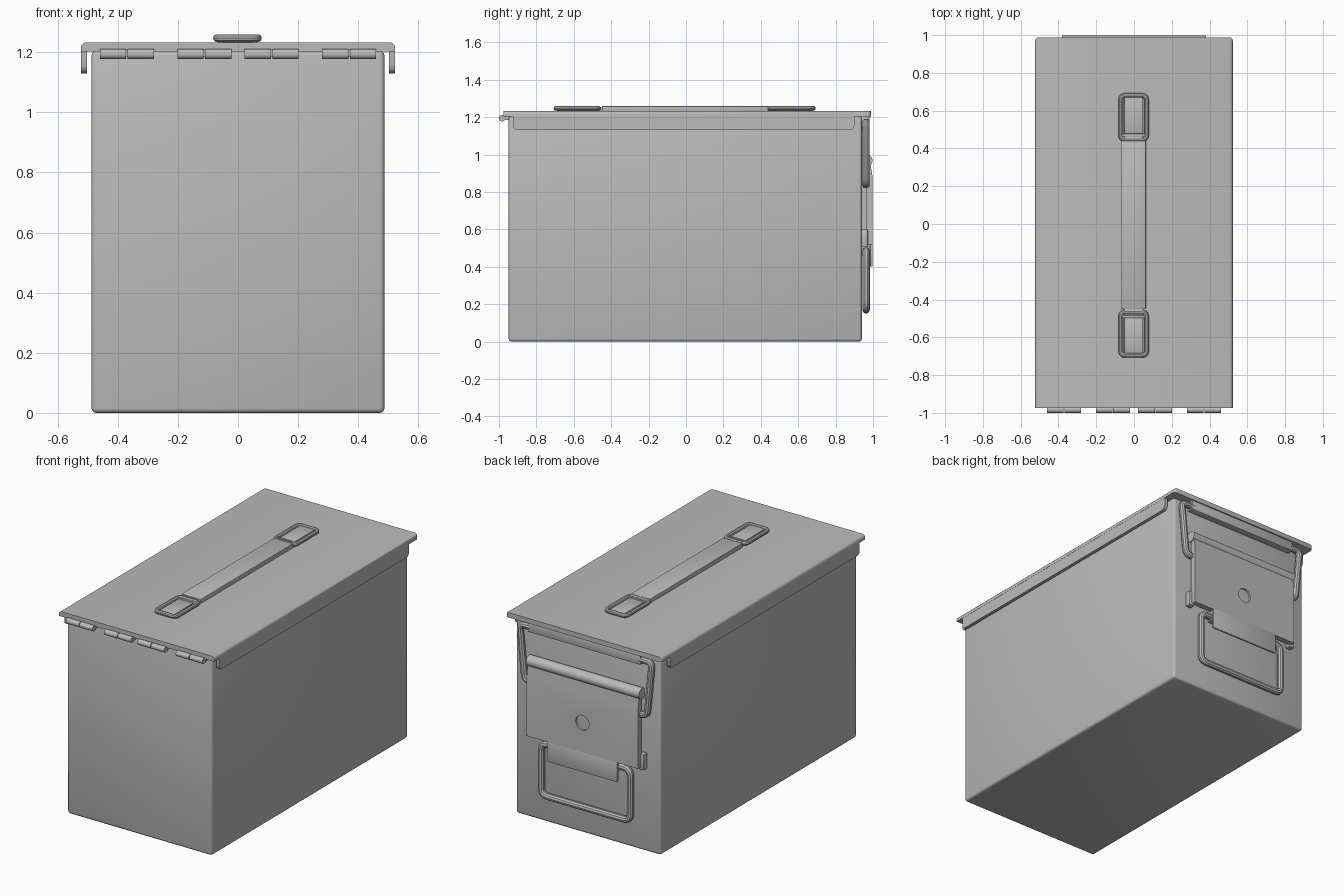
import bpy, bmesh, math
from mathutils import Vector, Matrix

cube = bpy.data.objects.get("Cube")
if cube:
    bpy.data.objects.remove(cube, do_unlink=True)

GREY = (0.5, 0.5, 0.5, 1)
steel = bpy.data.materials.new("grey_steel")
steel.use_nodes = True
steel.diffuse_color = GREY
steel.node_tree.nodes["Principled BSDF"].inputs["Base Color"].default_value = GREY


def finish(name, mesh):
    mesh.name = name
    mesh.materials.clear()
    mesh.materials.append(steel)
    mesh.shade_smooth()
    mesh.set_sharp_from_angle(angle=math.radians(35))
    ob = bpy.data.objects.new(name, mesh)
    bpy.context.collection.objects.link(ob)
    return ob


def from_bm(name, bm):
    bmesh.ops.recalc_face_normals(bm, faces=bm.faces)
    mesh = bpy.data.meshes.new(name)
    bm.to_mesh(mesh)
    bm.free()
    return finish(name, mesh)


def box(name, x, y, z, bevel=0.0, segments=2, pick=None):
    """Box from ranges; pick limits which edges are rounded."""
    bm = bmesh.new()
    bmesh.ops.create_cube(bm, size=1)
    for v in bm.verts:
        v.co = [r[0] if c < 0 else r[1] for r, c in zip((x, y, z), v.co)]
    if bevel:
        edges = [e for e in bm.edges if pick is None or pick(e)]
        bmesh.ops.bevel(bm, geom=edges, offset=bevel, segments=segments,
                        profile=0.5, affect='EDGES')
    return from_bm(name, bm)


def extrude_x(name, profile, x0, x1):
    """Sweep a (y, z) profile along x."""
    bm = bmesh.new()
    face = bm.faces.new([bm.verts.new((x0, y, z)) for y, z in profile])
    ext = bmesh.ops.extrude_face_region(bm, geom=[face])["geom"]
    bmesh.ops.translate(bm, vec=(x1 - x0, 0, 0),
                        verts=[g for g in ext if isinstance(g, bmesh.types.BMVert)])
    return from_bm(name, bm)


def rod(name, centre, radius, length, axis, sides=20):
    bm = bmesh.new()
    turn = Matrix.Rotation(math.pi / 2, 4, 'Y' if axis == 'x' else 'X')
    bmesh.ops.create_cone(bm, cap_ends=True, segments=sides, radius1=radius,
                          radius2=radius, depth=length,
                          matrix=Matrix.Translation(centre) @ turn)
    return from_bm(name, bm)


def wire(name, points, radius, bend, closed=False):
    """Round wire along a polyline with rounded bends."""
    pts = [Vector(p) for p in points]
    path = []
    for i, p in enumerate(pts):
        if not closed and i in (0, len(pts) - 1):
            path.append(p)
            continue
        a = p + (pts[i - 1] - p).normalized() * bend
        b = p + (pts[(i + 1) % len(pts)] - p).normalized() * bend
        for k in range(6):
            t = k / 5
            path.append(a * (1 - t) ** 2 + p * 2 * t * (1 - t) + b * t * t)
    curve = bpy.data.curves.new(name, 'CURVE')
    curve.dimensions = '3D'
    curve.bevel_depth = radius
    curve.bevel_resolution = 3
    curve.use_fill_caps = True
    spline = curve.splines.new('POLY')
    spline.points.add(len(path) - 1)
    for sp, p in zip(spline.points, path):
        sp.co = (*p, 1)
    spline.use_cyclic_u = closed
    tmp = bpy.data.objects.new("wire_path", curve)
    bpy.context.collection.objects.link(tmp)
    bpy.context.view_layer.update()
    mesh = bpy.data.meshes.new_from_object(
        tmp.evaluated_get(bpy.context.evaluated_depsgraph_get()))
    bpy.data.objects.remove(tmp, do_unlink=True)
    return finish(name, mesh)


# Container body
box("body", (-0.487, 0.487), (-0.948, 0.94), (0, 1.205), 0.015, 3)

# Lid: rounded long top edges, clipped rear corners
def lid_edge(e):
    a, b = (v.co for v in e.verts)
    rear_corner = a.y > 0 and b.y > 0 and abs(a.z - b.z) > 0.01
    long_top = a.z > 1.22 and b.z > 1.22 and abs(a.y - b.y) > 1
    return rear_corner or long_top

box("lid", (-0.523, 0.523), (-0.975, 0.988), (1.203, 1.233), 0.018, 3, lid_edge)

# Side skirts with rounded lower corners
def skirt_edge(e):
    return all(v.co.z < 1.15 for v in e.verts) and abs(e.verts[0].co.x - e.verts[1].co.x) > 0.001

for side, s in (("left", 1), ("right", -1)):
    box(side + "_lid_skirt", sorted((s * 0.502, s * 0.522)), (-0.925, 0.9),
        (1.13, 1.21), 0.025, 3, skirt_edge)

# Rear lid catch
box("lid_catch", (-0.38, 0.38), (0.935, 0.98), (1.145, 1.21), 0.006)

# Hinge knuckles with small leaves
for i, x in enumerate((-0.37, -0.112, 0.112, 0.37)):
    for s in (-1, 1):
        rod(f"hinge_knuckle_{i}", (x + s * 0.046, -0.983, 1.194), 0.017, 0.088, 'x')
    box(f"hinge_leaf_{i}", (x - 0.088, x + 0.088), (-0.975, -0.94), (1.185, 1.205))

# Carry strap with necked ends
box("carry_strap", (-0.067, 0.063), (-0.45, 0.44), (1.23, 1.259), 0.004)
for end, s in (("rear", 1), ("front", -1)):
    near, far = (0.447, 0.68) if s > 0 else (0.468, 0.695)
    ys = lambda a, b: sorted((s * a, s * b))
    box(end + "_strap_neck", (-0.052, 0.048), ys(0.43, near + 0.03), (1.23, 1.254), 0.003)
    wire(end + "_strap_loop", [(-0.07, s * near, 1.247), (0.066, s * near, 1.247),
                               (0.066, s * far, 1.247), (-0.07, s * far, 1.247)],
         0.013, 0.025, True)
    box(end + "_strap_anchor", (-0.052, 0.048), ys(near + 0.03, far - 0.004),
        (1.23, 1.252), 0.003)
    box(end + "_strap_bar", (-0.066, 0.062), ys(near + 0.015, near + 0.027), (1.23, 1.257), 0.003)

# Latch plate with a stepped top, round hole and lower tab
plate = extrude_x("latch_plate", [(0.963, 0.52), (0.997, 0.52), (0.997, 0.885),
                                  (0.988, 0.935), (0.988, 0.965), (0.963, 0.965)],
                  -0.375, 0.375)
cutter = rod("hole_cutter", (0, 1, 0.7), 0.045, 0.03, 'y', 32)
cutter.hide_render = True
cut = plate.modifiers.new("hole", 'BOOLEAN')
cut.object = cutter
cut.solver = 'EXACT'
bpy.context.view_layer.update()
mesh = bpy.data.meshes.new_from_object(
    plate.evaluated_get(bpy.context.evaluated_depsgraph_get()))
plate.modifiers.clear()
plate.data = mesh
bpy.data.objects.remove(cutter, do_unlink=True)

box("latch_tab", (-0.235, 0.235), (0.985, 0.997), (0.4, 0.53), 0.003)
rod("latch_roll", (0, 0.964, 0.967), 0.033, 0.76, 'x', 24)
box("latch_backing", (-0.35, 0.35), (0.935, 0.966), (0.54, 0.95))

# Bail arms hooking from the lid catch into the latch
for side, s in (("left", 1), ("right", -1)):
    wire(side + "_bail", [(s * 0.36, 0.962, 1.172), (s * 0.445, 0.962, 1.172),
                          (s * 0.412, 0.962, 0.84), (s * 0.34, 0.962, 0.84)],
         0.02, 0.035)
    box(side + "_latch_ear", sorted((s * 0.36, s * 0.395)), (0.935, 0.972), (0.505, 0.6), 0.004)

# Rear drop handle
wire("drop_handle", [(-0.21, 0.963, 0.485), (-0.3, 0.963, 0.485), (-0.3, 0.963, 0.17),
                     (0.3, 0.963, 0.17), (0.3, 0.963, 0.485), (0.21, 0.963, 0.485)],
     0.02, 0.045)
box("handle_bracket", (-0.23, 0.23), (0.935, 0.985), (0.46, 0.53), 0.005)
